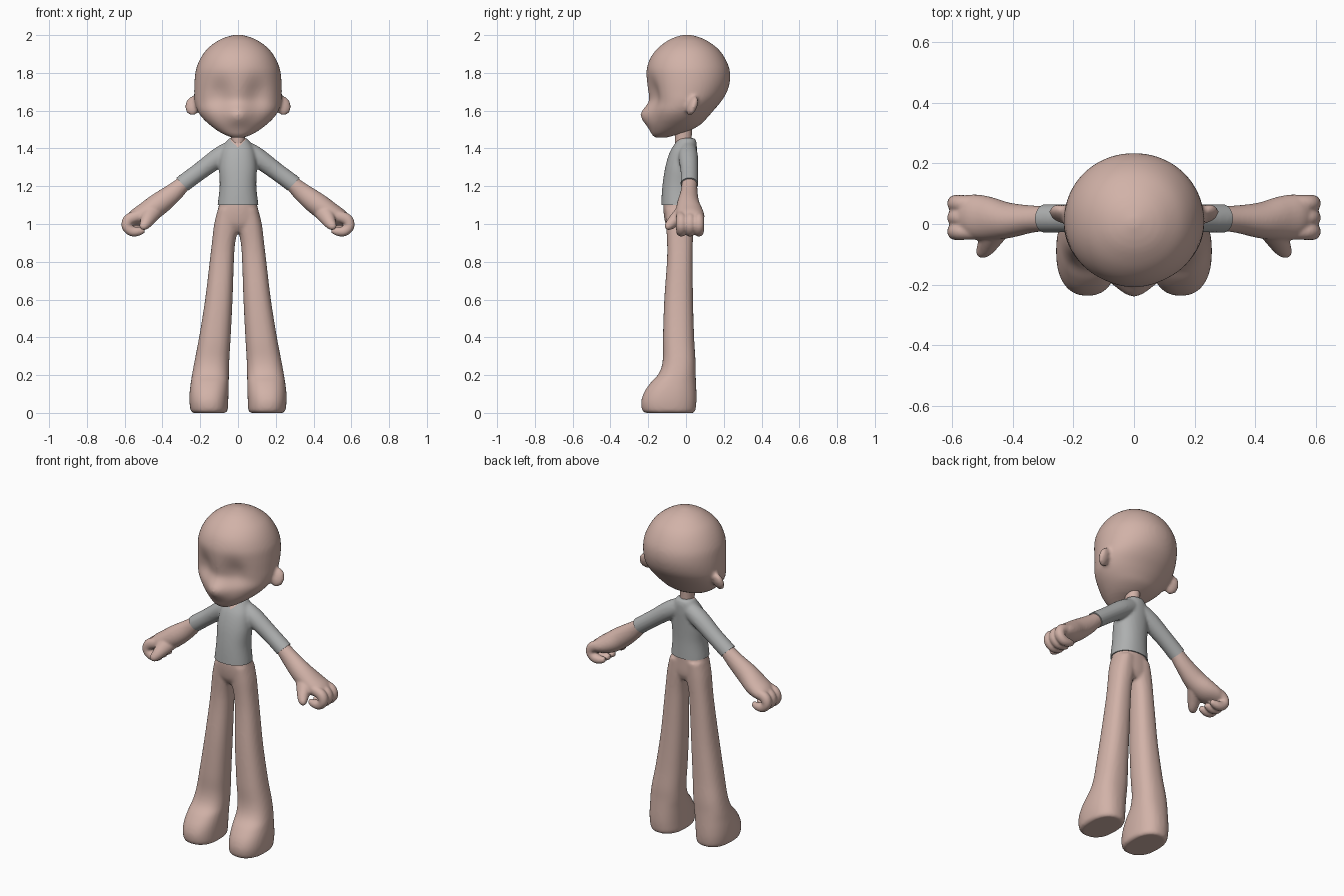
import bpy, bmesh, math
from mathutils import Vector, Matrix

if "Cube" in bpy.data.objects:
    bpy.data.objects.remove(bpy.data.objects["Cube"])


def material(name, rgb):
    m = bpy.data.materials.new(name)
    m.diffuse_color = (*rgb, 1)
    m.use_nodes = True
    m.node_tree.nodes["Principled BSDF"].inputs["Base Color"].default_value = m.diffuse_color
    return m


SKIN = material("skin", (0.64, 0.445, 0.39))
SHIRT = material("shirt_grey", (0.42, 0.43, 0.43))


def spline(rows, k=5):
    """Catmull-Rom interpolation through tuples of numbers."""
    out = []
    for i in range(len(rows) - 1):
        a, b = rows[max(i - 1, 0)], rows[i]
        c, d = rows[i + 1], rows[min(i + 2, len(rows) - 1)]
        for j in range(k):
            t = j / k
            out.append([0.5 * (2 * q + (r - p) * t + (2 * p - 5 * q + 4 * r - s) * t * t
                               + (3 * q - p - 3 * r + s) * t ** 3)
                        for p, q, r, s in zip(a, b, c, d)])
    return out + [list(rows[-1])]


def loft(bm, rings):
    """Skin closed rings of points and cap both ends."""
    vs = [[bm.verts.new(p) for p in ring] for ring in rings]
    n = len(vs[0])
    for a, b in zip(vs, vs[1:]):
        for i in range(n):
            bm.faces.new((a[i], a[(i + 1) % n], b[(i + 1) % n], b[i]))
    bm.faces.new(vs[0])
    bm.faces.new(vs[-1])


def stack(bm, rows, power=2.0, side=1, n=48):
    """Upright form from rows (z, x0, x1, y0, y1) with superellipse sections."""
    rings = []
    for z, x0, x1, y0, y1 in spline(rows):
        ring = []
        for i in range(n):
            c, s = math.cos(math.tau * i / n), math.sin(math.tau * i / n)
            x = math.copysign(abs(c) ** (2 / power), c)
            y = math.copysign(abs(s) ** (2 / power), s)
            ring.append((side * ((x0 + x1) / 2 + (x1 - x0) / 2 * x),
                         (y0 + y1) / 2 + (y1 - y0) / 2 * y, z))
        rings.append(ring)
    loft(bm, rings)


def tube(bm, rows, side=1, n=24):
    """Form along a path of rows (x, y, z, thickness, width across y)."""
    pts = spline(rows)
    rings = []
    for i, p in enumerate(pts):
        t = (Vector(pts[min(i + 1, len(pts) - 1)][:3]) - Vector(pts[max(i - 1, 0)][:3])).normalized()
        u = Vector((0, 1, 0))
        u = (u - t * u.dot(t)).normalized()
        v = t.cross(u)
        ring = []
        for j in range(n):
            a = math.tau * j / n
            q = Vector(p[:3]) + u * p[4] * math.cos(a) + v * p[3] * math.sin(a)
            ring.append((side * q.x, q.y, q.z))
        rings.append(ring)
    loft(bm, rings)


def ball(bm, centre, radii, rot=None):
    m = Matrix.Translation(centre) @ (rot or Matrix()) @ Matrix.Diagonal((*radii, 1))
    bmesh.ops.create_uvsphere(bm, u_segments=24, v_segments=16, radius=1, matrix=m)


def finish(bm, name, mats, voxel, smooth):
    """Fuse the overlapping forms into one smooth skin."""
    bmesh.ops.recalc_face_normals(bm, faces=bm.faces[:])
    me = bpy.data.meshes.new(name)
    bm.to_mesh(me)
    bm.free()
    ob = bpy.data.objects.new(name, me)
    bpy.context.collection.objects.link(ob)
    r = ob.modifiers.new("fuse", 'REMESH')
    r.mode, r.voxel_size, r.use_smooth_shade = 'VOXEL', voxel, True
    s = ob.modifiers.new("soften", 'SMOOTH')
    s.factor, s.iterations = 0.5, smooth
    bpy.context.view_layer.objects.active = ob
    for m in ("fuse", "soften"):
        bpy.ops.object.modifier_apply(modifier=m)
    ob.data.materials.clear()
    for m in mats:
        ob.data.materials.append(m)
    for p in ob.data.polygons:
        p.material_index = 0
        p.use_smooth = True
    return ob


# Head: big skull with eye hollows and a pointed muzzle
bm = bmesh.new()
head = [(1.458, .035, -.165, -.10), (1.475, .075, -.18, -.04), (1.495, .11, -.187, .02),
        (1.525, .15, -.193, .075), (1.56, .187, -.195, .11), (1.60, .215, -.197, .145),
        (1.65, .23, -.192, .187), (1.70, .232, -.201, .217), (1.76, .23, -.208, .233),
        (1.82, .222, -.208, .23), (1.88, .197, -.188, .205), (1.93, .16, -.15, .167),
        (1.97, .107, -.098, .112), (1.99, .062, -.055, .067), (2.002, .015, -.01, .02)]
stack(bm, [(z, -w, w, f, b) for z, w, f, b in head], 2.05, n=72)
for v in bm.verts:
    x, y, z = v.co
    if y < -0.02:
        v.co.y -= 0.045 * math.exp(-(x / .07) ** 2 - ((z - 1.575) / .055) ** 2)
        v.co.y += 0.028 * math.exp(-((abs(x) - .1) / .06) ** 2 - ((z - 1.69) / .08) ** 2)
for s in (-1, 1):  # ears
    ball(bm, (s * .238, .033, 1.627), (.044, .024, .054),
         Matrix.Rotation(s * .35, 4, 'Z') @ Matrix.Rotation(-.35, 4, 'X'))
finish(bm, "head", [SKIN], .01, 4)

# Neck
bm = bmesh.new()
stack(bm, [(1.36, -.04, .04, -.06, .03), (1.44, -.038, .038, -.058, .03), (1.54, -.042, .042, -.06, .035)])
finish(bm, "neck", [SKIN], .008, 2)

# Pelvis, legs and feet
bm = bmesh.new()
stack(bm, [(.955, -.06, .06, -.08, .02), (1.0, -.12, .12, -.108, .038),
           (1.08, -.105, .105, -.12, .04), (1.16, -.09, .09, -.115, .04)], 2.2)
leg = [(0, .065, .24, -.215, .04), (.014, .055, .251, -.232, .05), (.06, .052, .257, -.237, .055),
       (.11, .05, .256, -.221, .055), (.16, .049, .25, -.187, .053), (.21, .048, .242, -.143, .051),
       (.28, .046, .229, -.123, .05), (.4, .039, .206, -.122, .043), (.6, .029, .174, -.115, .037),
       (.8, .022, .15, -.101, .035), (.9, .015, .138, -.10, .036), (1.0, -.005, .126, -.106, .039),
       (1.08, 0, .106, -.11, .04)]
for s in (-1, 1):
    stack(bm, leg, 2.35, s)
finish(bm, "legs", [SKIN], .009, 5)

# Arms with curled fists
arm = [(.24, .018, 1.253, .037, .037), (.29, .018, 1.212, .041, .041), (.345, .016, 1.163, .051, .046),
       (.42, .012, 1.105, .06, .06), (.485, .018, 1.06, .058, .073), (.54, .026, 1.035, .046, .072),
       (.575, .026, 1.015, .03, .055)]
finger = [(.52, 0, 1.045, .03, .027), (.575, 0, 1.025, .031, .028), (.59, 0, .99, .027, .028),
          (.565, 0, .963, .027, .027), (.53, 0, .96, .024, .024), (.495, 0, .968, .014, .014)]
thumb = [(.44, 0, 1.08, .05, .04), (.468, -.04, 1.04, .043, .036), (.488, -.075, 1.005, .032, .03),
         (.502, -.097, .985, .022, .02), (.506, -.107, .977, .01, .01)]
for s, label in ((-1, "right"), (1, "left")):
    bm = bmesh.new()
    tube(bm, arm, s)
    tube(bm, thumb, s)
    for y in (.068, .021, -.025):
        tube(bm, [(x, y + r[0], *r[1:]) for x, *r in finger], s)
    finish(bm, label + "_arm", [SKIN], .006, 5)

# Shirt: torso and sleeves, trimmed at the hem and cuffs
bm = bmesh.new()
torso = [(1.05, .109, -.13, .047), (1.10, .108, -.131, .047), (1.2, .097, -.125, .047),
         (1.3, .1, -.11, .052), (1.38, .09, -.086, .057), (1.43, .066, -.056, .056),
         (1.455, .047, -.04, .046)]
stack(bm, [(z, -w, w, f, b) for z, w, f, b in torso], 2.2)
sleeve = [(.03, .01, 1.395, .05, .045), (.1, .012, 1.354, .052, .052),
          (.2, .018, 1.281, .047, .047), (.293, .018, 1.212, .047, .047), (.34, .018, 1.172, .047, .047)]
for s in (-1, 1):
    tube(bm, sleeve, s)
shirt = finish(bm, "shirt", [SHIRT, SKIN], .008, 6)
bm = bmesh.new()
bm.from_mesh(shirt.data)


def cut(point, normal, trim=True):
    bmesh.ops.bisect_plane(bm, geom=bm.verts[:] + bm.edges[:] + bm.faces[:], dist=1e-5,
                           plane_co=point, plane_no=normal, clear_outer=trim)


cut((0, 0, 1.10), (0, 0, -1))
for s in (-1, 1):
    cut((s * .295, 0, 1.211), (s * .72, 0, -.69))
    cut((0, 0, 1.405), (s, 0, -1), False)
bmesh.ops.holes_fill(bm, edges=[e for e in bm.edges if e.is_boundary], sides=0)
for f in bm.faces:  # V-shaped neckline
    c = f.calc_center_median()
    f.material_index = int(c.y < -.005 and c.z > 1.405 + abs(c.x))
    f.smooth = len(f.verts) < 8
bm.to_mesh(shirt.data)
bm.free()
